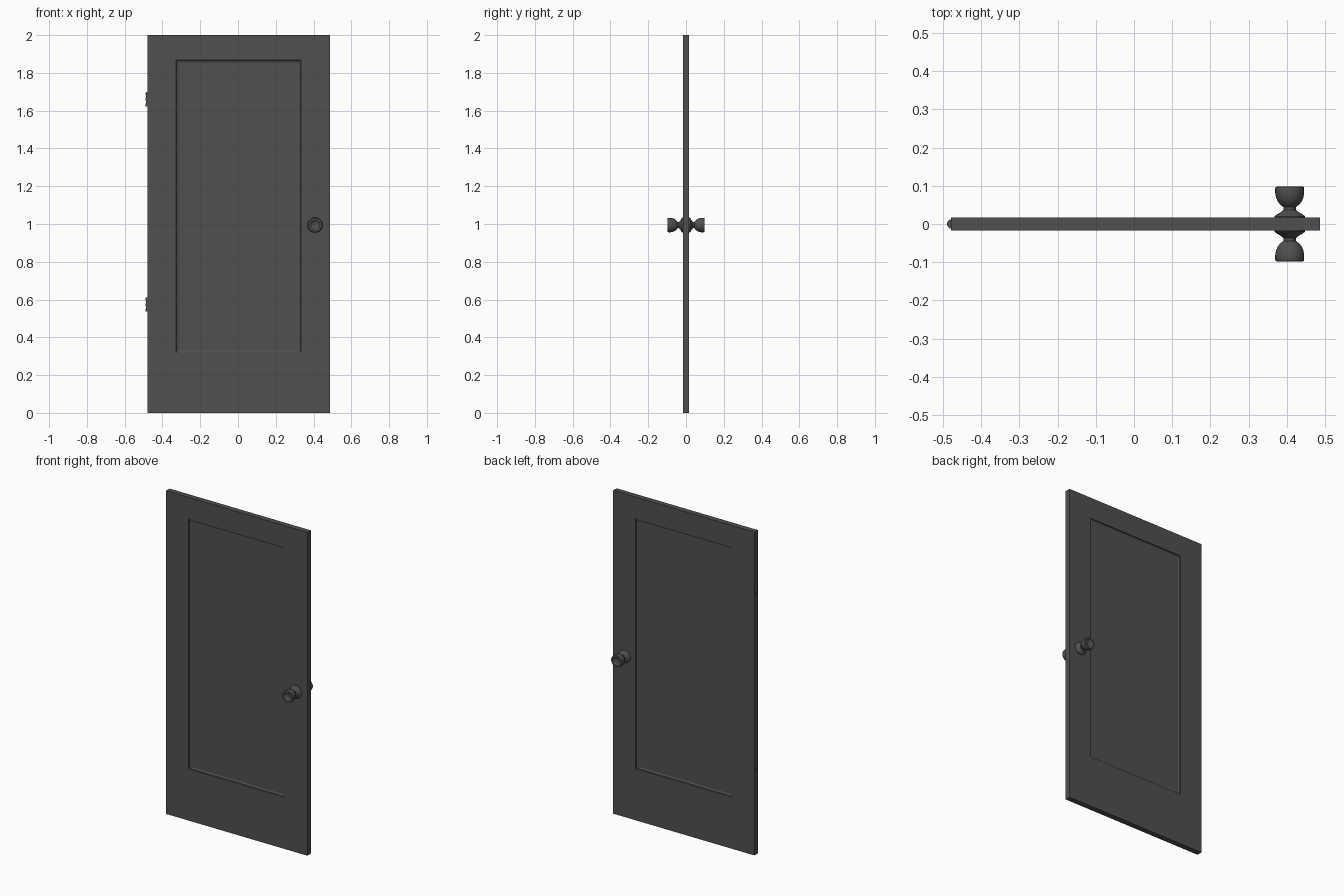
import bpy, bmesh, math
from mathutils import Matrix, Vector

if "Cube" in bpy.data.objects:
    bpy.data.objects.remove(bpy.data.objects["Cube"])

grey = bpy.data.materials.new("charcoal_grey")
grey.diffuse_color = (0.08, 0.08, 0.08, 1)
grey.use_nodes = True
grey.node_tree.nodes["Principled BSDF"].inputs["Base Color"].default_value = grey.diffuse_color


def finish(name, bm, smooth=False):
    bmesh.ops.recalc_face_normals(bm, faces=bm.faces)
    me = bpy.data.meshes.new(name)
    bm.to_mesh(me)
    bm.free()
    me.materials.append(grey)
    ob = bpy.data.objects.new(name, me)
    bpy.context.collection.objects.link(ob)
    if smooth:
        bpy.context.view_layer.objects.active = ob
        ob.select_set(True)
        bpy.ops.object.shade_smooth_by_angle(angle=math.radians(35))
        ob.select_set(False)
    return ob


# door slab: concentric rectangles on each face, stepping in to the recessed panel
X0, X1, Z0, Z1, T = -0.48, 0.487, 0.0, 2.0, 0.017
PX0, PX1, PZ0, PZ1 = -0.327, 0.333, 0.319, 1.867
bm = bmesh.new()


def rect(x0, x1, z0, z1, y):
    return [bm.verts.new((x, y, z)) for x, z in ((x0, z0), (x1, z0), (x1, z1), (x0, z1))]


def bridge(a, b):
    for i in range(4):
        j = (i + 1) % 4
        bm.faces.new((a[i], a[j], b[j], b[i]))


outer = []
for s in (-1, 1):
    ring = rect(X0, X1, Z0, Z1, s * T)
    outer.append(ring)
    # inset distance and recess depth of the panel moulding
    for inset, depth in ((0, 0), (0.002, 0.005), (0.007, 0.006), (0.012, 0.009)):
        nxt = rect(PX0 + inset, PX1 - inset, PZ0 + inset, PZ1 - inset, s * (T - depth))
        bridge(ring, nxt)
        ring = nxt
    bm.faces.new(ring)
bridge(*outer)
finish("door_slab", bm)

# knobs: turned profile (radius, distance from door centre), one on each side
profile = [(0, 0.015), (0.040, 0.015), (0.040, 0.020), (0.034, 0.025), (0.026, 0.029),
           (0.020, 0.034), (0.016, 0.037), (0.016, 0.044), (0.020, 0.047), (0.026, 0.052),
           (0.032, 0.060), (0.036, 0.070), (0.038, 0.082), (0.038, 0.093), (0.0365, 0.097),
           (0.033, 0.098), (0.026, 0.097), (0.021, 0.092), (0.018, 0.090), (0, 0.089)]
for side, name in ((-1, "front_knob"), (1, "back_knob")):
    bm = bmesh.new()
    vs = [bm.verts.new((r, side * d, 0)) for r, d in profile]
    es = [bm.edges.new(p) for p in zip(vs, vs[1:])]
    bmesh.ops.spin(bm, geom=vs + es, cent=(0, 0, 0), axis=(0, 1, 0),
                   angle=math.tau, steps=32, use_duplicate=False)
    bmesh.ops.remove_doubles(bm, verts=bm.verts, dist=1e-5)
    bmesh.ops.translate(bm, verts=bm.verts, vec=(0.408, 0, 0.994))
    finish(name, bm, True)

# hinges: alternating knuckles around a pin
for z, name in ((0.573, "lower_hinge"), (1.66, "upper_hinge")):
    bm = bmesh.new()
    for i in range(5):
        r = 0.0125 if i % 2 == 0 else 0.0105
        bmesh.ops.create_cone(bm, cap_ends=True, segments=20, radius1=r, radius2=r, depth=0.0135,
                              matrix=Matrix.Translation((-0.4775, 0, z + (i - 2) * 0.015)))
    bmesh.ops.create_cone(bm, cap_ends=True, segments=12, radius1=0.008, radius2=0.008, depth=0.075,
                          matrix=Matrix.Translation((-0.4775, 0, z)))
    finish(name, bm, True)
